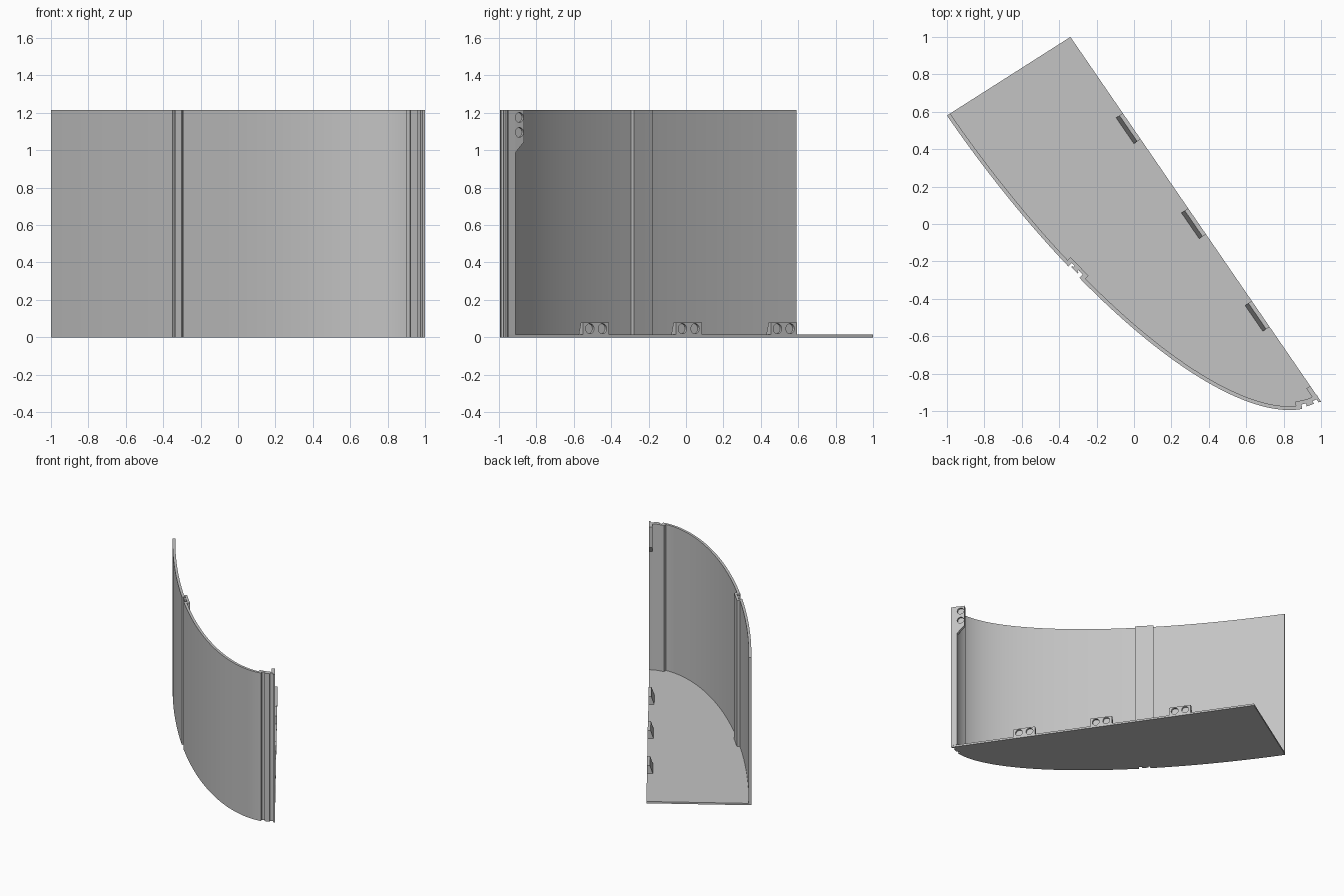
import bpy, bmesh, math
from mathutils import Vector, Matrix

if "Cube" in bpy.data.objects:
    bpy.data.objects.remove(bpy.data.objects["Cube"])

# Quarter-ellipse plan: corner O, long axis A (straight edge), short axis B (end edge)
O, A, B = Vector((-0.34, 1.0)), Vector((1.34, -1.95)), Vector((-0.66, -0.42))
HEIGHT, FLOOR, WALL = 1.215, 0.015, 0.02
EDGE = A.normalized()                     # along the straight edge
OUT = Vector((-EDGE.y, EDGE.x))           # outward from the straight edge

grey = bpy.data.materials.new("grey_plastic")
grey.diffuse_color = (0.55, 0.55, 0.55, 1)
grey.use_nodes = True
grey.node_tree.nodes["Principled BSDF"].inputs["Base Color"].default_value = grey.diffuse_color


def speed(t):
    return (A * math.cos(t) - B * math.sin(t)).length


def curve(t, depth=0.0):
    """Point on the curved wall, moved inward by depth."""
    d = (A * math.cos(t) - B * math.sin(t)).normalized()
    return O + A * math.sin(t) + B * math.cos(t) + Vector((-d.y, d.x)) * depth


def arc(t0, t1, depth):
    n = max(2, round(abs(t1 - t0) / 0.026))
    return [curve(t0 + (t1 - t0) * i / n, depth) for i in range(n + 1)]


def near(t, pts):
    """Map (length along the wall, depth) offsets around parameter t."""
    return [curve(t + e / speed(t), d) for e, d in pts]


def finish(ob):
    ob.data.materials.clear()
    ob.data.materials.append(grey)
    bpy.ops.object.select_all(action='DESELECT')
    ob.select_set(True)
    bpy.context.view_layer.objects.active = ob
    bpy.ops.object.shade_smooth_by_angle(angle=math.radians(30))


def prism(name, pts, vec):
    """Solid from a 3D outline pushed along a vector."""
    bm = bmesh.new()
    face = bm.faces.new([bm.verts.new(p) for p in pts])
    ext = bmesh.ops.extrude_face_region(bm, geom=[face], use_keep_orig=True)
    verts = [v for v in ext["geom"] if isinstance(v, bmesh.types.BMVert)]
    bmesh.ops.translate(bm, verts=verts, vec=vec)
    bmesh.ops.recalc_face_normals(bm, faces=bm.faces)
    me = bpy.data.meshes.new(name)
    bm.to_mesh(me)
    bm.free()
    ob = bpy.data.objects.new(name, me)
    bpy.context.collection.objects.link(ob)
    finish(ob)
    return ob


def edge_point(along, out, z):
    p = O + EDGE * along + OUT * out
    return Vector((p.x, p.y, z))


def drill(ob, holes, radius=0.027, depth=0.015):
    """Blind round holes in the outward face of a tab."""
    axis = Vector((OUT.x, OUT.y, 0))
    rot = axis.to_track_quat('Z', 'Y').to_matrix().to_4x4()
    for along, z in holes:
        bpy.ops.mesh.primitive_cylinder_add(vertices=32, radius=radius, depth=2 * depth)
        cutter = bpy.context.object
        cutter.matrix_world = Matrix.Translation(edge_point(along, 0, z)) @ rot
        cutter.hide_render = True
        mod = ob.modifiers.new("hole", 'BOOLEAN')
        mod.operation, mod.solver, mod.object = 'DIFFERENCE', 'EXACT', cutter
        bpy.context.view_layer.objects.active = ob
        bpy.ops.object.modifier_apply(modifier=mod.name)
        bpy.data.objects.remove(cutter)
    finish(ob)


# Outer outline with the two interlocking grooves
MID, END = 0.47, math.pi / 2
mid_groove = near(MID, [(-0.043, 0), (-0.043, 0.026), (-0.022, 0.026), (-0.022, 0.017),
                        (-0.03, 0.017), (-0.03, 0.009), (0.018, 0.009), (0.018, 0.017),
                        (0.01, 0.017), (0.01, 0.026), (0.043, 0.026), (0.043, 0)])
end_groove = near(END, [(-0.105, 0), (-0.105, 0.024), (-0.08, 0.024), (-0.08, 0.008),
                        (-0.04, 0.008), (-0.04, 0.024), (-0.014, 0.024), (-0.014, 0.004),
                        (0, 0)])
dm = 0.043 / speed(MID)
outer = (arc(0, MID - dm, 0)[:-1] + mid_groove
         + arc(MID + dm, END - 0.105 / speed(END), 0)[1:-1] + end_groove)

# Inner outline, thickened behind each groove
pm, pe = 0.07 / speed(MID), 0.135 / speed(END)
inner = (arc(END, END - pe, 0.045) + arc(END - pe, MID + pm, WALL)
         + arc(MID + pm, MID - pm, 0.043) + arc(MID - pm, 0, WALL))

# Curved wall and floor plate
prism("curved_wall", [(p.x, p.y, FLOOR) for p in outer + inner], (0, 0, HEIGHT - FLOOR))
prism("floor_plate", [(p.x, p.y, 0) for p in outer + [O]], (0, 0, FLOOR))

# Three wedge-backed joining tabs along the straight floor edge
LENGTH = 0.168
for i, y in enumerate((0.523, 0.015, -0.48)):
    c = (y - O.y) / EDGE.y
    section = [(0, 0.01), (0, 0.08), (-0.022, 0.08), (-0.045, 0.01)]
    tab = prism(f"floor_tab_{i + 1}", [edge_point(c - LENGTH / 2, o, z) for o, z in section],
                Vector((EDGE.x, EDGE.y, 0)) * LENGTH)
    drill(tab, [(c - 0.041, 0.046), (c + 0.041, 0.046)])

# Upper joining tab at the wall end
L = A.length
side = [(L - 0.045, 0.985), (L - 0.103, 1.045), (L - 0.103, HEIGHT), (L - 0.045, HEIGHT)]
top_tab = prism("wall_tab", [edge_point(a, 0, z) for a, z in side],
                Vector((OUT.x, OUT.y, 0)) * -0.025)
drill(top_tab, [(L - 0.073, 1.095), (L - 0.073, 1.175)], radius=0.026)
